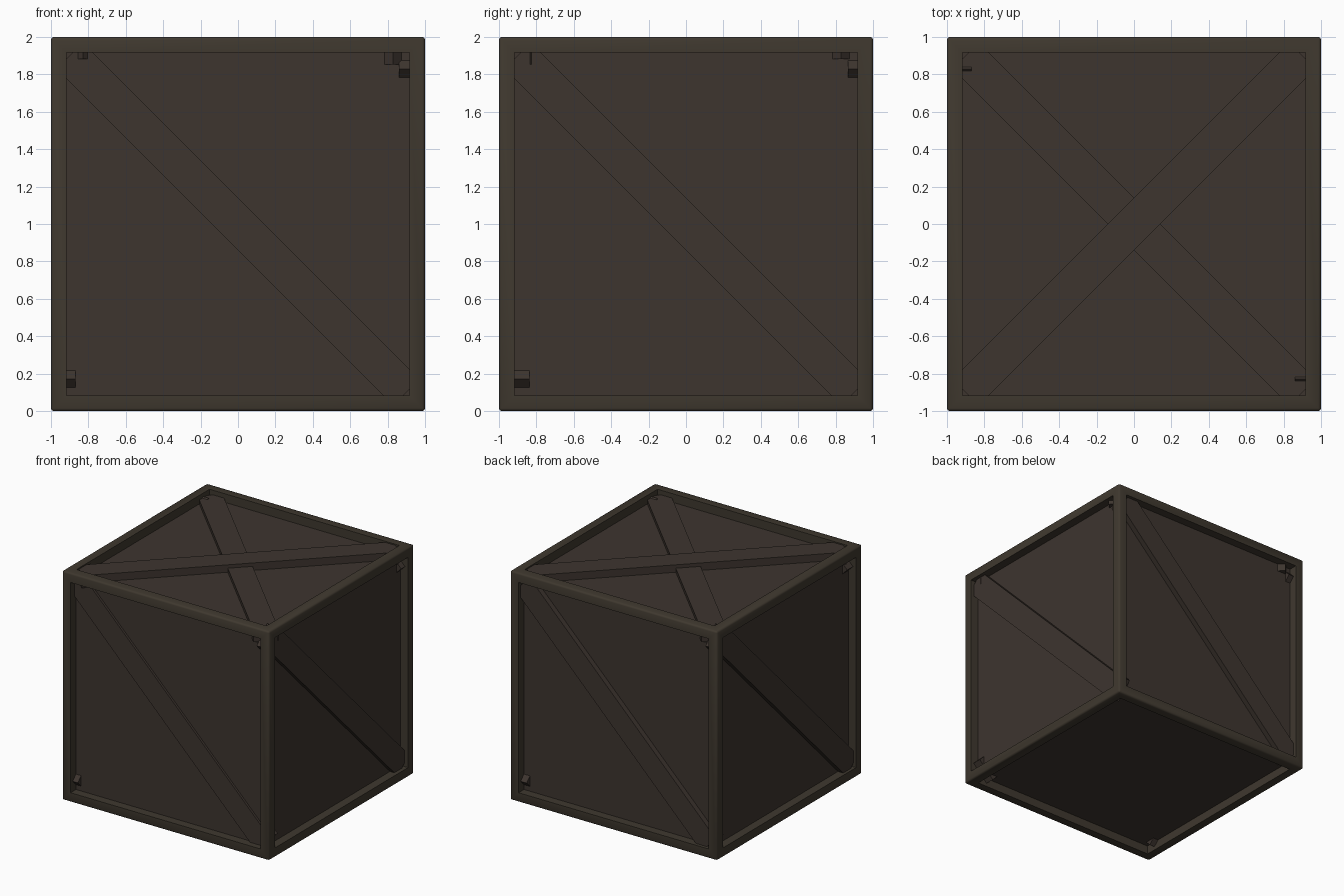
import bpy, bmesh, math
from mathutils import Matrix, Vector

if "Cube" in bpy.data.objects:
    bpy.data.objects.remove(bpy.data.objects["Cube"])


def material(name, rgb):
    m = bpy.data.materials.new(name)
    m.diffuse_color = (*rgb, 1)
    m.use_nodes = True
    m.node_tree.nodes["Principled BSDF"].inputs["Base Color"].default_value = m.diffuse_color
    return m


frame_mat = material("dark olive brown frame", (0.050, 0.040, 0.028))
wood_mat = material("dark brown wood", (0.047, 0.035, 0.028))


def finish(bm, name, mat):
    bmesh.ops.recalc_face_normals(bm, faces=bm.faces)
    me = bpy.data.meshes.new(name)
    bm.to_mesh(me)
    bm.free()
    me.materials.append(mat)
    ob = bpy.data.objects.new(name, me)
    bpy.context.collection.objects.link(ob)
    return ob


CENTRE = Matrix.Translation((0, 0, 1))
PANEL = 0.925      # distance of panels from the crate centre
BAR = 0.11         # frame bar width

# Frame: cube with softened outer edges, each side opened by an inset window
bm = bmesh.new()
bmesh.ops.create_cube(bm, size=2, matrix=CENTRE)
bmesh.ops.bevel(bm, geom=bm.edges[:], offset=0.015, segments=2,
                profile=0.5, affect='EDGES')
big = [f for f in bm.faces if f.calc_area() > 1]
bmesh.ops.inset_individual(bm, faces=big, thickness=BAR - 0.015)
for f in big:
    n = f.normal.copy()
    new = bmesh.ops.extrude_discrete_faces(bm, faces=[f])["faces"][0]
    bmesh.ops.translate(bm, verts=new.verts, vec=-n * (1.01 - PANEL))
    bm.faces.remove(new)
frame = finish(bm, "crate_frame", frame_mat)
bpy.context.view_layer.objects.active = frame
frame.select_set(True)
bpy.ops.object.shade_smooth_by_angle(angle=math.radians(50))

# Recessed panels on all six sides
bm = bmesh.new()
bmesh.ops.create_cube(bm, size=2 * PANEL, matrix=CENTRE)
finish(bm, "crate_panels", wood_mat)


def brace(name, outer, tilt, orient):
    """Diagonal plank on the -y side, then turned onto its own side."""
    depth = 0.107
    bm = bmesh.new()
    m = (CENTRE @ orient @ Matrix.Translation((0, -outer + depth / 2, 0))
         @ Matrix.Rotation(math.radians(tilt), 4, 'Y')
         @ Matrix.Diagonal((2.546, depth, 0.2, 1)))
    bmesh.ops.create_cube(bm, size=1, matrix=m)
    finish(bm, name, wood_mat)


# One diagonal plank on each upright side
for name, outer, turn in (("front_brace", 0.945, 0), ("right_brace", 0.967, 90),
                          ("back_brace", 0.972, 180), ("left_brace", 0.975, 270)):
    brace(name, outer, 45, Matrix.Rotation(math.radians(turn), 4, 'Z'))

# Two crossed planks on the lid, one higher than the other
lid = Matrix.Rotation(math.radians(-90), 4, 'X')
brace("top_brace_lower", 0.96, 45, lid)
brace("top_brace_upper", 0.99, -45, lid)
